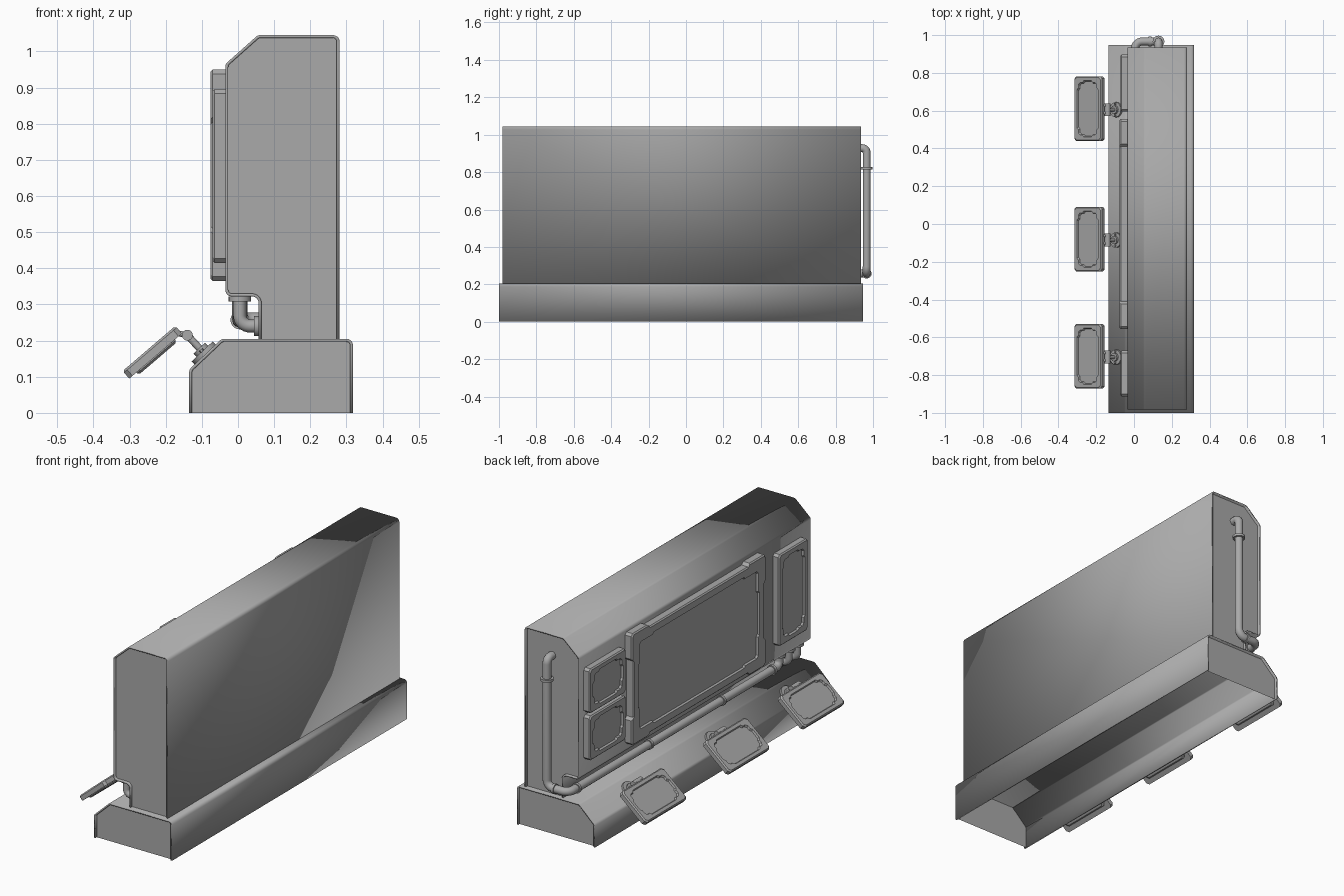
import bpy, bmesh, math
from mathutils import Vector, Matrix

cube = bpy.data.objects.get("Cube")
if cube:
    bpy.data.objects.remove(cube, do_unlink=True)

grey = bpy.data.materials.new("machine_grey")
grey.use_nodes = True
COLOUR = (0.4, 0.4, 0.4, 1)
grey.diffuse_color = COLOUR
grey.node_tree.nodes["Principled BSDF"].inputs["Base Color"].default_value = COLOUR


def finish(obj, angle=35):
    """Give the part its material and smooth shading with sharp edges kept."""
    obj.data.materials.clear()
    obj.data.materials.append(grey)
    bpy.ops.object.select_all(action='DESELECT')
    obj.select_set(True)
    bpy.context.view_layer.objects.active = obj
    bpy.ops.object.shade_smooth_by_angle(angle=math.radians(angle))
    return obj


def from_bmesh(name, bm, matrix=None):
    mesh = bpy.data.meshes.new(name)
    bm.to_mesh(mesh)
    bm.free()
    obj = bpy.data.objects.new(name, mesh)
    if matrix:
        obj.matrix_world = matrix
    bpy.context.collection.objects.link(obj)
    return obj


def fillet(points, radius, steps=5):
    """Round the inner corners of an open path."""
    pts = [Vector(p) for p in points]
    out = [pts[0]]
    for a, b, c in zip(pts, pts[1:], pts[2:]):
        u, v = (a - b).normalized(), (c - b).normalized()
        half = u.angle(v) / 2
        reach = min(radius / math.tan(half), (a - b).length * .49, (c - b).length * .49)
        r = reach * math.tan(half)
        centre = b + (u + v).normalized() * (r / math.sin(half))
        start = (b + u * reach - centre).normalized()
        end = (b + v * reach - centre).normalized()
        out += [centre + start.slerp(end, i / steps) * r for i in range(steps + 1)]
    return out + [pts[-1]]


def shell(name, profile, y0, y1, wall, recess):
    """Folded sheet cover with closing plates set back inside both ends."""
    path = fillet([(x, 0, z) for x, z in profile], .018)
    bm = bmesh.new()
    rows = [[bm.verts.new((p.x, y, p.z)) for p in path] for y in (y0, y1)]
    for i in range(len(path) - 1):
        bm.faces.new((rows[0][i], rows[0][i + 1], rows[1][i + 1], rows[1][i]))
    cover = from_bmesh(name + "_cover", bm)
    mod = cover.modifiers.new("wall", 'SOLIDIFY')
    mod.thickness, mod.offset, mod.use_even_offset = wall, -1, True
    finish(cover)
    bm = bmesh.new()
    for y, flip in ((y0 + recess, False), (y1 - recess, True)):
        ring = [bm.verts.new((p.x, y, p.z)) for p in path]
        bm.faces.new(ring if flip else ring[::-1])
    finish(from_bmesh(name + "_end_plates", bm))


def outline(hw, hh, step, corner, cut):
    """Rectangle whose corners step in (or out) and are chamfered."""
    s, n = step, abs(step)
    q = [(hw, hh - corner - n), (hw - s, hh - corner), (hw - s, hh - s - cut),
         (hw - s - cut, hh - s), (hw - corner, hh - s), (hw - corner - n, hh)]
    left = [(-x, y) for x, y in q[::-1]]
    top = q + left
    return top + [(-x, -y) for x, y in top]


def frame(name, matrix, w, h, depth, border, bulge=0.0):
    """Display housing with a soft front edge and a sunken, notched screen."""
    edge, corner = .006, .2 * min(w, h)
    hw, hh = w / 2 - bulge, h / 2 - bulge
    sunk = min(.01, depth / 3)
    outer = lambda d: outline(hw - d, hh - d, -bulge, corner, .012)
    inner = lambda d: outline(hw - border - d, hh - border - d, .010, corner, .012)
    levels = [(outer(0), 0), (outer(0), depth - edge), (outer(edge), depth),
              (inner(0), depth), (inner(.004), depth - sunk)]
    bm = bmesh.new()
    loops = [[bm.verts.new((x, y, z)) for x, y in pts] for pts, z in levels]
    for lo, hi in zip(loops, loops[1:]):
        for i in range(len(lo)):
            j = (i + 1) % len(lo)
            bm.faces.new((lo[i], lo[j], hi[j], hi[i]))
    bm.faces.new(loops[0][::-1])
    bm.faces.new(loops[-1])
    finish(from_bmesh(name, bm, matrix), 25)


def rod(name, a, b, radius, sides=20):
    """Capped cylinder between two points."""
    a, b = Vector(a), Vector(b)
    bm = bmesh.new()
    bmesh.ops.create_cone(bm, cap_ends=True, segments=sides, radius1=radius,
                          radius2=radius, depth=(b - a).length)
    turn = (b - a).to_track_quat('Z', 'Y').to_matrix().to_4x4()
    return finish(from_bmesh(name, bm, Matrix.Translation((a + b) / 2) @ turn))


def collar(name, at, axis, radius=.031, length=.014):
    at, half = Vector(at), Vector(axis).normalized() * length / 2
    rod(name, at - half, at + half, radius)


def pipe(name, points, radius, bend):
    curve = bpy.data.curves.new(name, 'CURVE')
    curve.dimensions = '3D'
    curve.bevel_depth, curve.bevel_resolution = radius, 4
    curve.use_fill_caps = True
    path = fillet(points, bend, 8)
    spline = curve.splines.new('POLY')
    spline.points.add(len(path) - 1)
    for sp, p in zip(spline.points, path):
        sp.co = (*p, 1)
    obj = bpy.data.objects.new(name, curve)
    bpy.context.collection.objects.link(obj)
    bpy.ops.object.select_all(action='DESELECT')
    obj.select_set(True)
    bpy.context.view_layer.objects.active = obj
    bpy.ops.object.convert(target='MESH')
    finish(bpy.context.view_layer.objects.active)


def placed(origin, up, normal):
    up, normal = Vector(up).normalized(), Vector(normal).normalized()
    rot = Matrix((up.cross(normal), up, normal)).transposed().to_4x4()
    return Matrix.Translation(origin) @ rot


# Hollow plinth and upright cabinet
shell("plinth", [(-.135, 0), (-.135, .12), (-.045, .205), (.318, .205), (.318, 0)],
      -1, .947, .008, .012)
shell("cabinet", [(.057, .2), (.057, .322), (-.035, .322), (-.035, .965),
                  (.055, 1.045), (.281, 1.045), (.281, .2)],
      -.982, .935, .008, .012)

# Displays on the cabinet wall: name, y range, z range, border, corner bulge
for name, y0, y1, z0, z1, border, bulge in (
        ("main_display", -.555, .555, .365, .95, .04, .014),
        ("tall_display", -.913, -.67, .415, .895, .028, 0),
        ("upper_small_display", .595, .897, .662, .895, .026, 0),
        ("lower_small_display", .595, .897, .415, .648, .026, 0)):
    at = placed((-.033, (y0 + y1) / 2, (z0 + z1) / 2), (0, 0, 1), (-1, 0, 0))
    frame(name, at, y1 - y0, z1 - z0, .043 if bulge else .038, border, bulge)

# Tilted monitors on jointed arms
TILT, RISE = Vector((-.65, 0, .76)), Vector((.76, 0, .65))
SLOPE = Vector((-.69, 0, .73))
for i, y in enumerate((.61, -.08, -.7), 1):
    tag = f"monitor_{i}"
    base = Vector((-.228, y, .157))
    frame(tag + "_housing", placed(base, RISE, TILT), .342, .192, .028, .022)
    frame(tag + "_back_plate", placed(base + TILT * .002, RISE, -TILT), .29, .14, .011, .02)
    pivot = Vector((-.14, y - .005, .215))
    side = Vector((0, .034, 0))
    rod(tag + "_hinge_barrel", pivot - side, pivot + side, .015)
    for k in (-.02, .02):
        off = Vector((0, k, 0))
        rod(tag + "_hinge_link", pivot + off, base + RISE * .085 + TILT * .012 + off, .008, 12)
    foot = Vector((-.092, y - .005, .163))
    rod(tag + "_arm", pivot, foot + SLOPE * .01, .010, 12)
    rod(tag + "_foot_disc", foot - SLOPE * .004, foot + SLOPE * .010, .040)
    rod(tag + "_foot_boss", foot, foot + SLOPE * .022, .022, 12)
    for k in (-1, 1):
        bolt = foot + Vector((0, k * .03, 0))
        rod(tag + "_foot_bolt", bolt, bolt + SLOPE * .016, .006, 6)

# Long pipe: out of the cabinet end, down, round the corner and along the notch
PX, PY, PZ = .005, .966, .257
pipe("long_pipe", [(.13, .915, .928), (.13, PY, .928), (.13, PY, PZ), (PX, PY, PZ),
                   (PX, -.78, PZ), (PX, -.78, .325)], .021, .038)
collar("upper_pipe_collar", (.13, PY, .82), (0, 0, 1))
collar("lower_pipe_collar", (.085, PY, PZ), (1, 0, 0), .026)
for y in (.9, .3, -.3, -.72):
    collar("notch_pipe_collar", (PX, y, PZ), (0, 1, 0), .026)
collar("long_pipe_ceiling_flange", (PX, -.78, .315), (0, 0, 1))

# Short elbow pipes between the notch ceiling and the cabinet wall
for y in (-.86, -.93):
    pipe("elbow_pipe", [(PX, y, .325), (PX, y, .24), (.065, y, .24)], .018, .035)
    collar("elbow_ceiling_flange", (PX, y, .315), (0, 0, 1))
    collar("elbow_wall_flange", (.051, y, .24), (1, 0, 0), .028)
